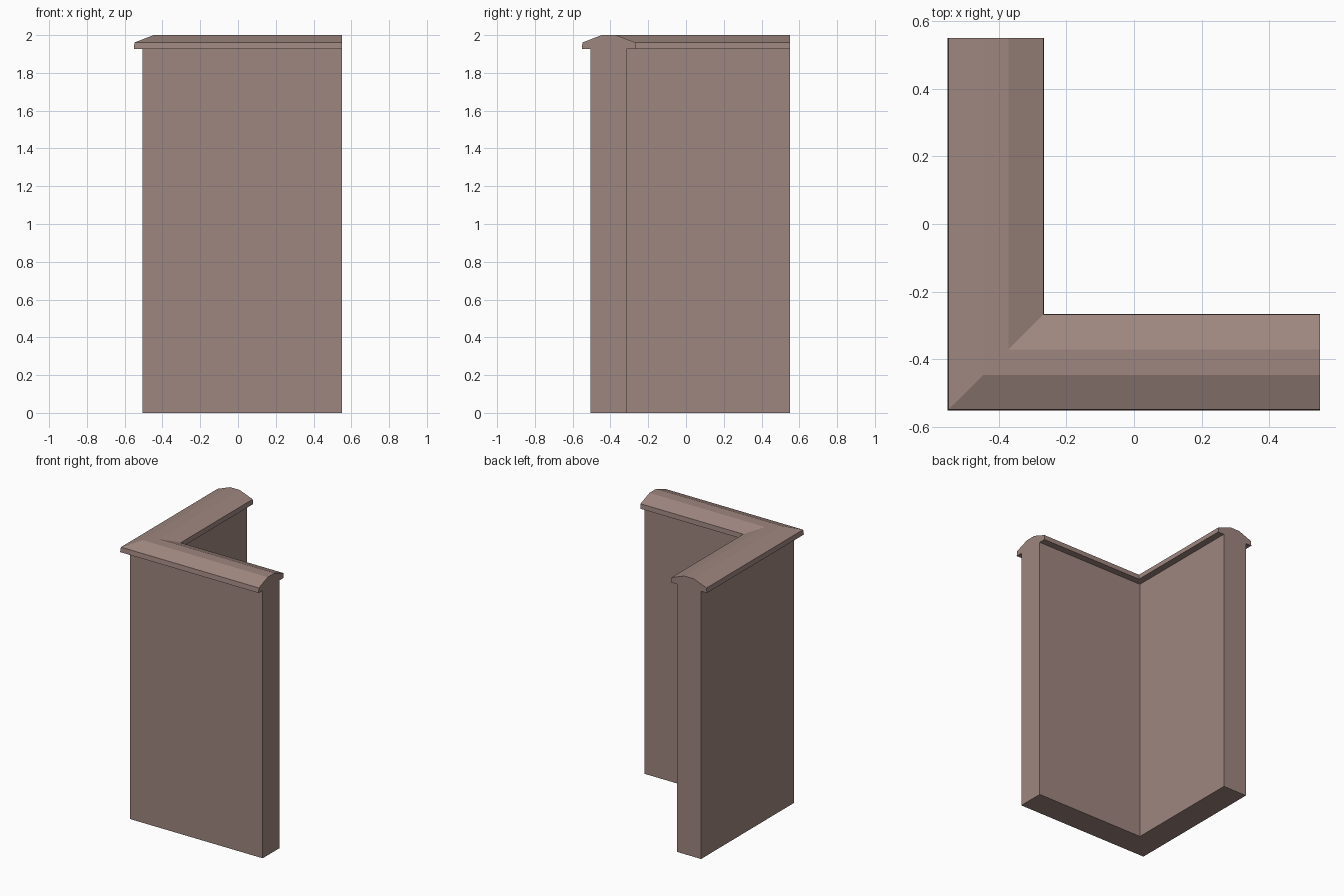
import bpy, bmesh

if "Cube" in bpy.data.objects:
    bpy.data.objects.remove(bpy.data.objects["Cube"])

END = 0.55  # where both legs of the corner stop

mat = bpy.data.materials.new("dusty brown stone")
mat.diffuse_color = (0.345, 0.240, 0.215, 1)
mat.use_nodes = True
mat.node_tree.nodes["Principled BSDF"].inputs["Base Color"].default_value = mat.diffuse_color


def corner_sweep(name, profile):
    """Sweep a (distance, height) profile along an L with a mitred corner."""
    bm = bmesh.new()
    rings = [
        [bm.verts.new((END, t, z)) for t, z in profile],   # end of front leg
        [bm.verts.new((t, t, z)) for t, z in profile],     # mitre
        [bm.verts.new((t, END, z)) for t, z in profile],   # end of side leg
    ]
    n = len(profile)
    for a, b in zip(rings, rings[1:]):
        for i in range(n):
            j = (i + 1) % n
            bm.faces.new((a[i], a[j], b[j], b[i]))
    bm.faces.new(rings[0])
    bm.faces.new(rings[-1])
    bmesh.ops.recalc_face_normals(bm, faces=bm.faces)
    mesh = bpy.data.meshes.new(name)
    bm.to_mesh(mesh)
    bm.free()
    mesh.materials.append(mat)
    obj = bpy.data.objects.new(name, mesh)
    bpy.context.collection.objects.link(obj)
    return obj


# Plain upright wall
corner_sweep("corner_wall", [(-0.505, 0), (-0.315, 0), (-0.315, 1.926), (-0.505, 1.926)])

# Overhanging coping with sloped shoulders and a flat ridge
corner_sweep("wall_coping", [
    (-0.552, 1.926), (-0.266, 1.926), (-0.268, 1.961),
    (-0.371, 2.0), (-0.447, 2.0), (-0.548, 1.961),
])
